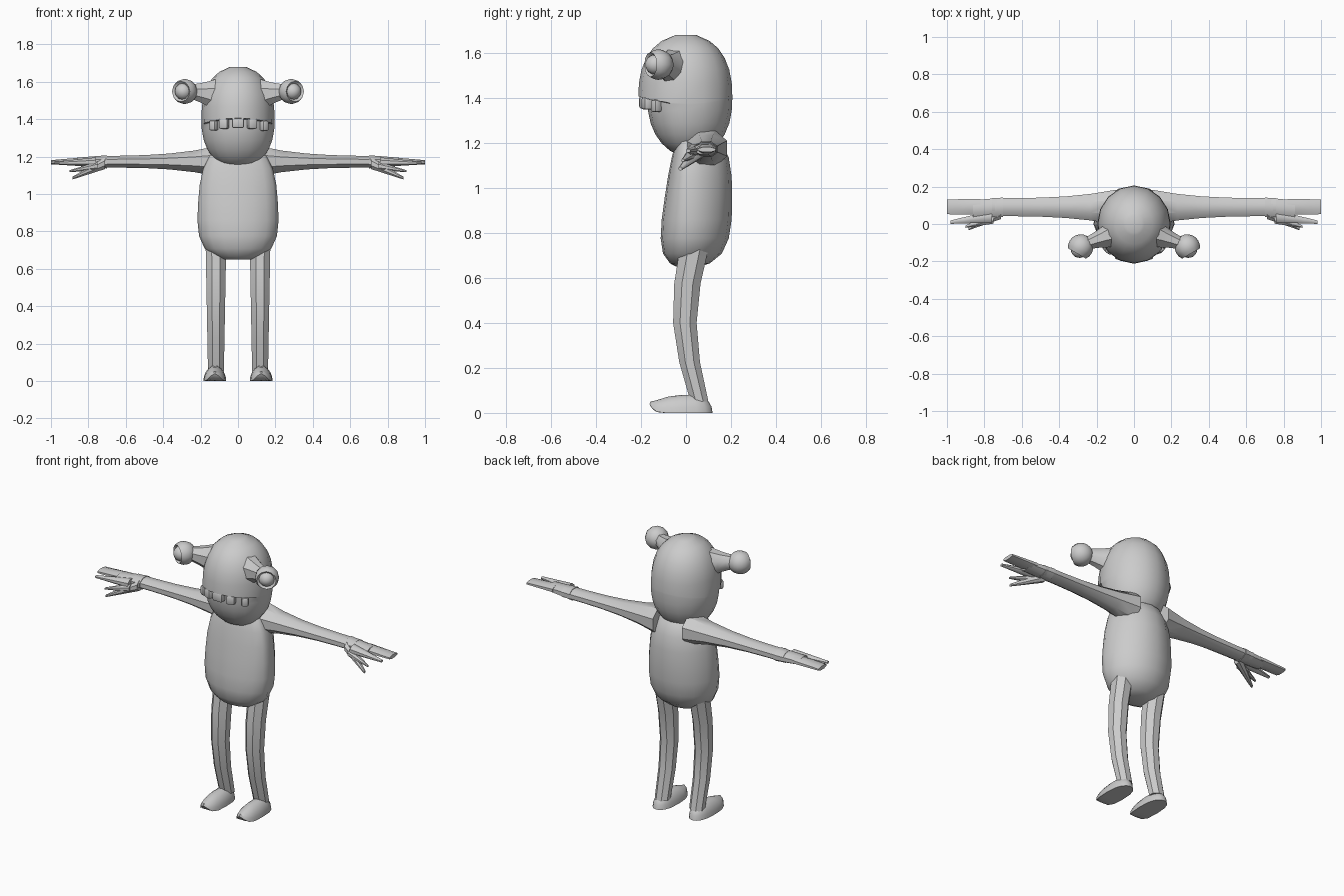
import bpy
import bmesh
from math import sin, cos, pi, radians, copysign
from mathutils import Vector

default_cube = bpy.data.objects.get("Cube")
if default_cube:
    bpy.data.objects.remove(default_cube)

COLOUR = (0.6, 0.6, 0.6, 1)
grey = bpy.data.materials.new("plain grey")
grey.use_nodes = True
grey.diffuse_color = COLOUR
grey.node_tree.nodes["Principled BSDF"].inputs["Base Color"].default_value = COLOUR

SIDEWAYS = Vector((1, 0, 0))
BACKWARD = Vector((0, 1, 0))
UPWARD = Vector((0, 0, 1))


def finish(bm, name, mirror=False):
    """Turn a bmesh into a shaded object, mirrored across x if asked."""
    bmesh.ops.recalc_face_normals(bm, faces=bm.faces)
    mesh = bpy.data.meshes.new(name)
    bm.to_mesh(mesh)
    bm.free()
    mesh.materials.append(grey)
    part = bpy.data.objects.new(name, mesh)
    bpy.context.collection.objects.link(part)
    bpy.ops.object.select_all(action="DESELECT")
    part.select_set(True)
    bpy.context.view_layer.objects.active = part
    bpy.ops.object.shade_smooth_by_angle(angle=radians(40))
    if mirror:
        modifier = part.modifiers.new("Mirror", "MIRROR")
        modifier.use_mirror_merge = False
    return part


def loft(u, v, slices, sides, turn=0.0):
    """Skin oval slices: (centre, radius along u, radius along +v, along -v)."""
    bm = bmesh.new()
    rings = []
    for centre, wide, plus, minus in slices:
        ring = []
        for i in range(sides):
            angle = 2 * pi * (i + turn) / sides
            rise = sin(angle)
            offset = u * wide * cos(angle) + v * rise * (plus if rise > 0 else minus)
            ring.append(bm.verts.new(centre + offset))
        rings.append(ring)
    for low, high in zip(rings, rings[1:]):
        for i in range(sides):
            bm.faces.new((low[i - 1], low[i], high[i], high[i - 1]))
    bm.faces.new(rings[0])
    bm.faces.new(rings[-1])
    return bm


def egg_size(h, power):
    """Relative girth of a rounded form at height h from -1 to 1."""
    return max(0.03, 1 - abs(h) ** power) ** (1 / power)


def limb(name, u, v, start, end, thick, thin, ease=1, bow=0, steps=4, sides=8):
    """Mirrored tapering limb; bow pushes its middle along y."""
    start, end = Vector(start), Vector(end)
    thick, thin = Vector(thick), Vector(thin)
    slices = []
    for i in range(steps + 1):
        t = i / steps
        centre = start.lerp(end, t) + BACKWARD * bow * sin(pi * t)
        wide, deep = thin.lerp(thick, (1 - t) ** ease)
        slices.append((centre, wide, deep, deep))
    finish(loft(u, v, slices, sides, 0.5), name, mirror=True)


# Head: the brow half overhangs the jaw half to form the upper lip
LIP = 1.4
STEPS = 7
slices = []
for i in range(STEPS + 1):
    h = -cos(pi / 2 * i / STEPS)
    size = egg_size(h, 2.3)
    slices.append((UPWARD * (LIP + 0.26 * h), 0.196 * size, 0.206 * size,
                   0.172 * size ** 1.3))
for i in range(STEPS + 1):
    h = sin(pi / 2 * i / STEPS)
    size = egg_size(h, 2.3)
    slices.append((UPWARD * (LIP + 0.006 + 0.274 * h), 0.196 * size,
                   0.206 * size, 0.212 * size))
bm = loft(SIDEWAYS, BACKWARD, slices, 16)
for vert in bm.verts:
    if abs(vert.co.z - LIP) < 0.01:
        vert.co.z -= 0.8 * vert.co.x ** 2
finish(bm, "head")

# Torso: pear shaped, with the belly forward
slices = []
for i in range(11):
    h = -cos(pi * i / 10)
    size = egg_size(h, 3)
    slices.append((UPWARD * (0.955 + 0.305 * h), size * (0.213 - 0.02 * h),
                   size * 0.205, size * (0.095 - 0.045 * h)))
finish(loft(SIDEWAYS, BACKWARD, slices, 16), "torso")

# Teeth following the lip line
for i, x in enumerate((-0.13, -0.075, 0, 0.075, 0.14)):
    bm = bmesh.new()
    bmesh.ops.create_cube(bm, size=1)
    bmesh.ops.scale(bm, verts=bm.verts, vec=(0.066 - 0.2 * abs(x), 0.04, 0.055))
    bmesh.ops.bevel(bm, geom=bm.edges[:], offset=0.01, segments=2,
                    profile=0.5, affect="EDGES")
    tooth = finish(bm, f"tooth_{i + 1}")
    curve = (1 - (x / 0.196) ** 2) ** 0.5
    tooth.location = (x, -0.188 * curve, LIP - 0.02 - 0.8 * x * x)
    tooth.rotation_euler.z = 4.5 * x

# Eye stalks
limb("eye_stalks", BACKWARD, UPWARD, (0.12, -0.05, 1.53), (0.27, -0.11, 1.55),
     (0.08, 0.09), (0.036, 0.04), ease=1.5)

# Eyelids: spheres dented at the front, each holding an eyeball
look = Vector((0.5, -0.86, 0)).normalized()
facing = look.to_track_quat("Z", "Y").to_matrix()
eye_centre = Vector((0.285, -0.123, 1.548))
for name, radius, dent, shift in (("eyelids", 0.068, 0.04, 0),
                                  ("eyeballs", 0.046, 1, 0.014)):
    bm = bmesh.new()
    bmesh.ops.create_uvsphere(bm, u_segments=12, v_segments=10, radius=radius)
    for vert in bm.verts:
        if vert.co.z > dent:
            vert.co.z = 2 * dent - vert.co.z
        vert.co = eye_centre + facing @ vert.co + look * shift
    finish(bm, name, mirror=True)

# Arms, flaring into the shoulders
limb("arms", BACKWARD, UPWARD, (0.1, 0.09, 1.175), (0.76, 0.09, 1.172),
     (0.1, 0.09), (0.052, 0.034), ease=3, steps=5)

# Hands: palm, joined outer fingers, two inner fingers and a thumb
for name, start, end, thick, thin in (
        ("palms", (0.7, 0.09, 1.172), (0.86, 0.08, 1.172), (0.056, 0.038), (0.05, 0.024)),
        ("outer_fingers", (0.82, 0.092, 1.174), (1, 0.092, 1.17), (0.045, 0.024), (0.043, 0.012)),
        ("forefingers", (0.76, 0.04, 1.17), (0.98, 0.01, 1.165), (0.035, 0.028), (0.01, 0.008)),
        ("middle_fingers", (0.75, 0.03, 1.15), (0.9, -0.014, 1.122), (0.03, 0.025), (0.007, 0.006)),
        ("thumbs", (0.71, 0.06, 1.165), (0.885, -0.025, 1.085), (0.036, 0.034), (0.009, 0.008))):
    limb(name, BACKWARD, UPWARD, start, end, thick, thin, steps=3)

# Legs, bent forward at the knee
limb("legs", SIDEWAYS, BACKWARD, (0.118, 0.04, 0.75), (0.118, 0.06, 0.05),
     (0.06, 0.07), (0.046, 0.043), bow=-0.055)

# Feet: boxy domes with a flat sole and a raised toe
bm = bmesh.new()
bmesh.ops.create_uvsphere(bm, u_segments=16, v_segments=10, radius=1)
for vert in bm.verts:
    x, y, z = vert.co
    along = copysign(abs(y) ** 0.7, y)
    toe = 0.04 * max(0, -along) ** 8
    vert.co = (0.124 + 0.061 * x, 0.14 * along - 0.022,
               0.08 * max(0, z) * (1 + 0.15 * along) + toe)
bmesh.ops.remove_doubles(bm, verts=bm.verts, dist=0.0005)
finish(bm, "feet", mirror=True)
